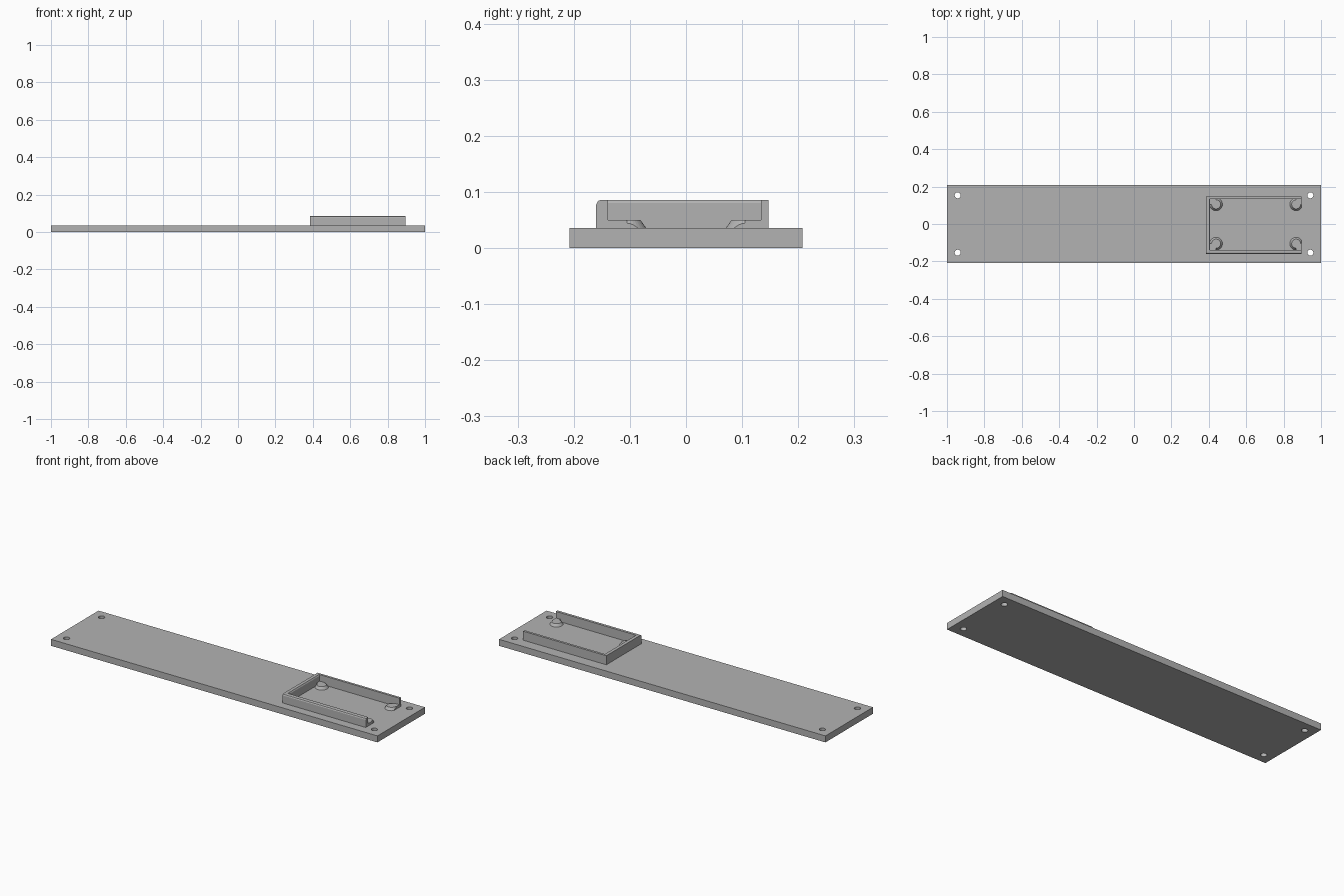
import bpy, bmesh
from mathutils import Vector

cube = bpy.data.objects.get("Cube")
if cube:
    bpy.data.objects.remove(cube, do_unlink=True)

grey = bpy.data.materials.new("plain_grey")
grey.use_nodes = True
grey.diffuse_color = (0.45, 0.45, 0.45, 1)
grey.node_tree.nodes["Principled BSDF"].inputs["Base Color"].default_value = (0.45, 0.45, 0.45, 1)

PLATE_TOP, LEDGE, RIM = 0.036, 0.05, 0.086
X0, X1 = 0.385, 0.895          # tray ends, open at X1


def finish(name, bm):
    bmesh.ops.recalc_face_normals(bm, faces=bm.faces)
    mesh = bpy.data.meshes.new(name)
    bm.to_mesh(mesh)
    bm.free()
    mesh.materials.append(grey)
    obj = bpy.data.objects.new(name, mesh)
    bpy.context.collection.objects.link(obj)
    return obj


def prism(name, outline, depth):
    """Extrude a closed outline along a depth vector."""
    bm = bmesh.new()
    face = bm.faces.new([bm.verts.new(p) for p in outline])
    out = bmesh.ops.extrude_face_region(bm, geom=[face])
    moved = [g for g in out["geom"] if isinstance(g, bmesh.types.BMVert)]
    bmesh.ops.translate(bm, verts=moved, vec=Vector(depth))
    return finish(name, bm)


def cone(name, x, y, z0, z1, r0, r1, sides=32):
    bm = bmesh.new()
    bmesh.ops.create_cone(bm, cap_ends=True, segments=sides, radius1=r0, radius2=r1, depth=z1 - z0)
    bmesh.ops.translate(bm, verts=bm.verts, vec=(x, y, (z0 + z1) / 2))
    return finish(name, bm)


def cut(target, cutter):
    cutter.hide_render = True
    mod = target.modifiers.new("cut", "BOOLEAN")
    mod.operation, mod.object, mod.solver = "DIFFERENCE", cutter, "EXACT"
    bpy.context.view_layer.objects.active = target
    bpy.ops.object.modifier_apply(modifier=mod.name)
    bpy.data.objects.remove(cutter, do_unlink=True)


# Base plate with a screw hole in each corner
plate = prism("base_plate", [(-1, -0.208, 0), (1, -0.208, 0), (1, 0.208, 0), (-1, 0.208, 0)],
              (0, 0, PLATE_TOP))
for x in (-0.943, 0.943):
    for y in (-0.153, 0.153):
        cut(plate, cone("hole_cutter", x, y, -0.02, 0.06, 0.016, 0.016))

# Three tray walls; the front one has a softened outer top edge
front_profile = [(-0.16, PLATE_TOP), (-0.139, PLATE_TOP), (-0.139, RIM), (-0.152, RIM),
                 (-0.157, RIM - 0.002), (-0.16, RIM - 0.008)]
prism("front_wall", [(X0, y, z) for y, z in front_profile], (X1 - X0, 0, 0))
back_profile = [(0.134, PLATE_TOP), (0.147, PLATE_TOP), (0.147, RIM), (0.134, RIM)]
prism("back_wall", [(X0, y, z) for y, z in back_profile], (X1 - X0, 0, 0))
end_profile = [(X0, PLATE_TOP), (0.407, PLATE_TOP), (0.407, RIM - 0.006), (0.403, RIM), (X0, RIM)]
prism("end_wall", [(x, -0.139, z) for x, z in end_profile], (0, 0.273, 0))

# Flared corner supports, joined to the walls by small webs
for side, y, wall in (("front", -0.105, -0.139), ("back", 0.105, 0.134)):
    for end, x in (("inner", 0.439), ("outer", 0.867)):
        boss = cone(f"{side}_{end}_support", x, y, PLATE_TOP, LEDGE, 0.034, 0.024)
        if end == "outer":
            cut(boss, prism("end_cutter", [(X1, -0.3, 0), (X1 + 0.1, -0.3, 0),
                                           (X1 + 0.1, 0.3, 0), (X1, 0.3, 0)], (0, 0, 0.2)))
        xa, xb = (0.407, x) if end == "inner" else (x, X1)
        prism(f"{side}_{end}_web", [(xa, wall, PLATE_TOP), (xb, wall, PLATE_TOP),
                                    (xb, y, PLATE_TOP), (xa, y, PLATE_TOP)], (0, 0, LEDGE - PLATE_TOP))
